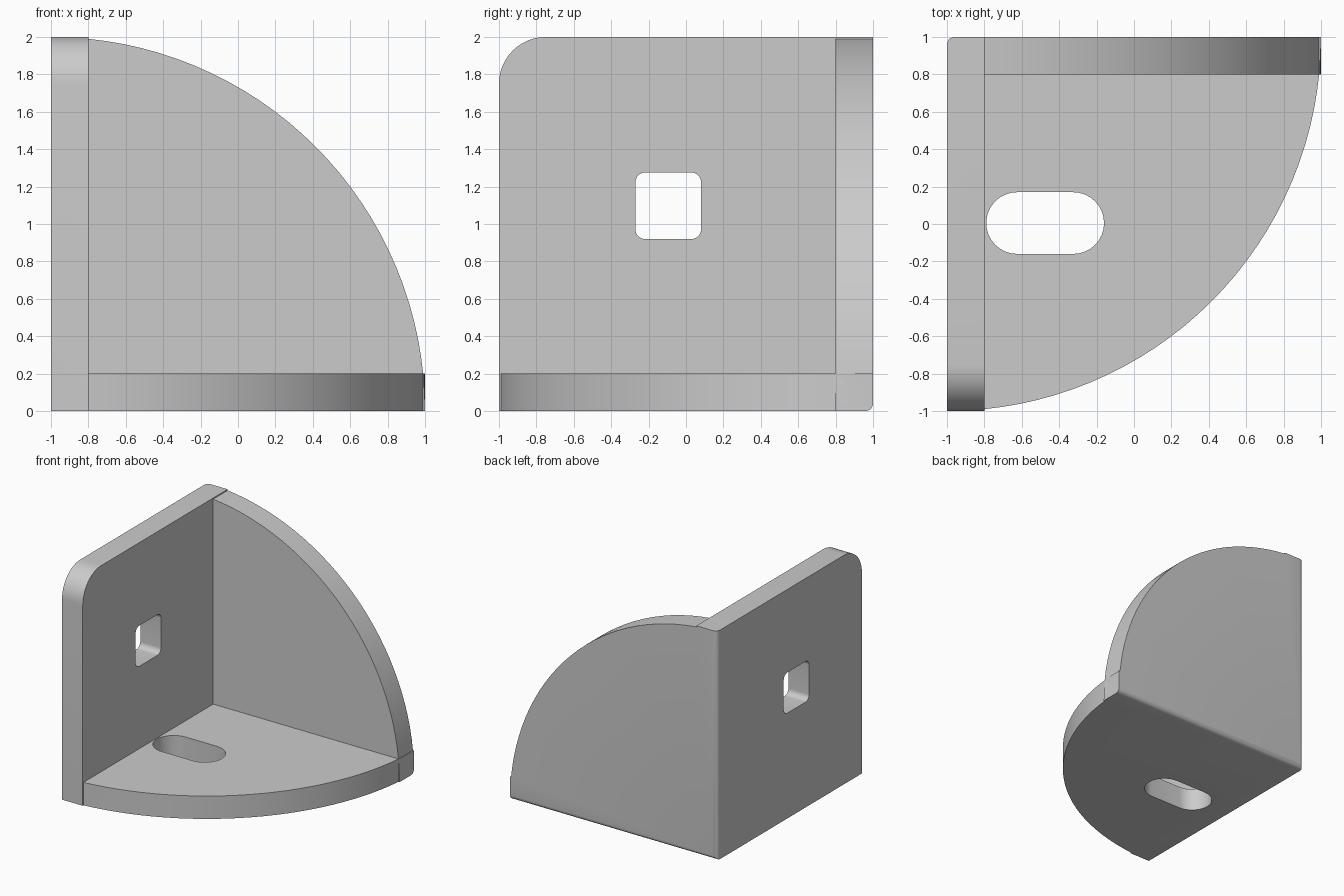
import bpy, bmesh
from math import sin, cos, pi, radians
from mathutils import Vector

old = bpy.data.objects.get("Cube")
if old:
    bpy.data.objects.remove(old, do_unlink=True)

grey = bpy.data.materials.new("plain grey")
grey.use_nodes = True
colour = (0.6, 0.6, 0.6, 1)
grey.diffuse_color = colour
grey.node_tree.nodes["Principled BSDF"].inputs["Base Color"].default_value = colour


def arc(cu, cv, r, a0, a1, n):
    """Points on an arc, angles in degrees."""
    angles = [radians(a0 + (a1 - a0) * i / n) for i in range(n + 1)]
    return [(cu + r * cos(a), cv + r * sin(a)) for a in angles]


def rounded_rect(u0, u1, v0, v1, r):
    corners = [(u1 - r, v1 - r), (u0 + r, v1 - r), (u0 + r, v0 + r), (u1 - r, v0 + r)]
    return [p for i, (u, v) in enumerate(corners)
            for p in arc(u, v, r, 90 * i, 90 * i + 90, 8)]


def prism(name, outline, axis, lo, hi):
    """Extrude a flat outline along one axis."""
    place = {"x": lambda u, v: (lo, u, v),
             "y": lambda u, v: (u, lo, v),
             "z": lambda u, v: (u, v, lo)}[axis]
    bm = bmesh.new()
    face = bm.faces.new([bm.verts.new(place(u, v)) for u, v in outline])
    grown = bmesh.ops.extrude_face_region(bm, geom=[face])["geom"]
    step = Vector([(hi - lo) * (axis == a) for a in "xyz"])
    bmesh.ops.translate(bm, vec=step,
                        verts=[g for g in grown if isinstance(g, bmesh.types.BMVert)])
    bmesh.ops.remove_doubles(bm, verts=bm.verts, dist=1e-5)
    bmesh.ops.recalc_face_normals(bm, faces=bm.faces)
    mesh = bpy.data.meshes.new(name)
    bm.to_mesh(mesh)
    bm.free()
    mesh.materials.append(grey)
    obj = bpy.data.objects.new(name, mesh)
    bpy.context.collection.objects.link(obj)
    return obj


def combine(target, other, operation):
    """Apply a boolean and discard the helper."""
    mod = target.modifiers.new("boolean", "BOOLEAN")
    mod.operation, mod.solver, mod.object = operation, "EXACT", other
    bpy.context.view_layer.objects.active = target
    bpy.ops.object.modifier_apply(modifier=mod.name)
    bpy.data.objects.remove(other, do_unlink=True)


# Three plates, running slightly past the outer faces so they can be trimmed
wall_shape = [(1.1, -0.1), (1.1, 2), *arc(-0.75, 1.75, 0.25, 90, 180, 12), (-1, -0.1)]
bracket = prism("corner_bracket", wall_shape, "x", -1.1, -0.8)

back_shape = [(-1.1, -0.1), (0.9, -0.1), *arc(-1, 0, 2, 0, 90, 32), (-1.1, 1.9)]
combine(bracket, prism("back_plate", back_shape, "y", 0.8, 1.1), "UNION")

base_shape = [(-1.1, 1.1), (-1.1, -0.9), *arc(-1, 1, 2, 270, 360, 32), (0.9, 1.1)]
combine(bracket, prism("base_plate", base_shape, "z", -0.1, 0.2), "UNION")

# Trim to a block whose upright and lower back edges are rounded
block = prism("trim_block", [(-1, -1.2), (1.2, -1.2), (1.2, 1), (-1, 1)], "z", 0, 2.2)
bm = bmesh.new()
bm.from_mesh(block.data)


def is_rounded(edge):
    mid = (edge.verts[0].co + edge.verts[1].co) / 2
    return mid.y > 0.99 and (mid.x < -0.99 or mid.z < 0.01)


bmesh.ops.bevel(bm, geom=[e for e in bm.edges if is_rounded(e)], offset=0.04,
                offset_type="OFFSET", segments=5, profile=0.5, affect="EDGES")
bm.to_mesh(block.data)
bm.free()
combine(bracket, block, "INTERSECT")

# Square hole in the wall and long slot in the base
square = prism("square_cutter", rounded_rect(-0.27, 0.08, 0.92, 1.275, 0.05), "x", -1.3, -0.5)
combine(bracket, square, "DIFFERENCE")
slot = prism("slot_cutter", rounded_rect(-0.79, -0.16, -0.16, 0.17, 0.165), "z", -0.3, 0.5)
combine(bracket, slot, "DIFFERENCE")

# Smooth curves with crisp plate edges
bpy.ops.object.select_all(action="DESELECT")
bracket.select_set(True)
bpy.context.view_layer.objects.active = bracket
bpy.ops.object.shade_smooth_by_angle(angle=radians(30))
